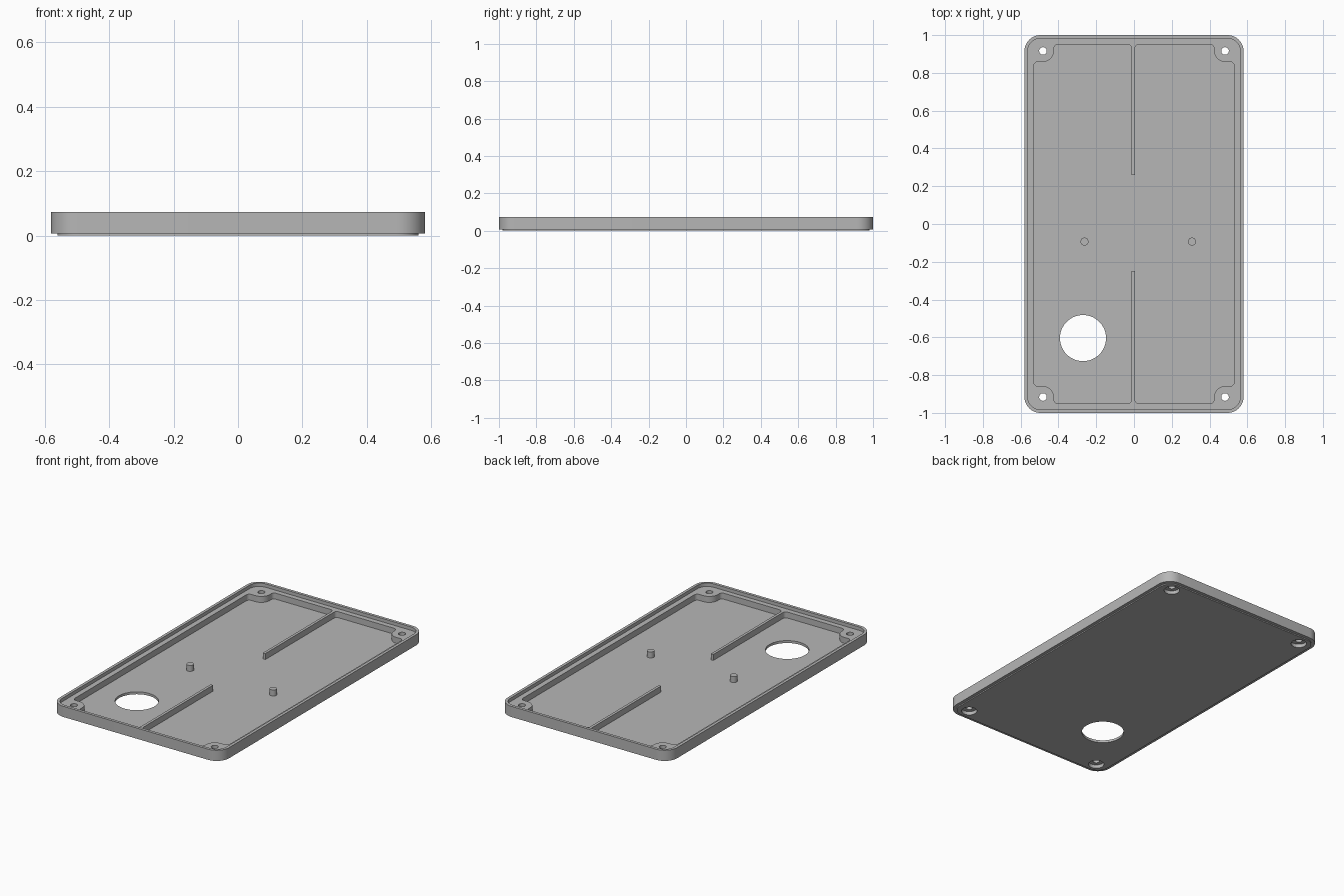
import bpy, bmesh
from math import radians, cos, sin

if "Cube" in bpy.data.objects:
    bpy.data.objects.remove(bpy.data.objects["Cube"], do_unlink=True)

grey = bpy.data.materials.new("plain grey")
grey.use_nodes = True
grey.diffuse_color = (0.47, 0.47, 0.47, 1)
grey.node_tree.nodes["Principled BSDF"].inputs["Base Color"].default_value = grey.diffuse_color

FLOOR, LEDGE, RIM, STEP = 0.015, 0.052, 0.073, 0.007
HOLE_X, HOLE_Y = 0.482, 0.916
QUADRANTS = [(1, 1), (-1, 1), (-1, -1), (1, -1)]


def arc(cx, cy, r, start, end, n=8):
    angles = [radians(start + (end - start) * i / n) for i in range(n + 1)]
    return [(cx + r * cos(a), cy + r * sin(a)) for a in angles]


def rounded_rect(hx, hy, r):
    pts = []
    for i, (sx, sy) in enumerate(QUADRANTS):
        pts += arc(sx * (hx - r), sy * (hy - r), r, 90 * i, 90 * i + 90, 12)
    return pts


def circle(x, y, r, n=32):
    return arc(x, y, r, 0, 360, n)[:-1]


def prism(name, outline, z0, z1):
    bm = bmesh.new()
    face = bm.faces.new([bm.verts.new((x, y, z0)) for x, y in outline])
    top = bmesh.ops.extrude_face_region(bm, geom=[face])
    verts = [v for v in top["geom"] if isinstance(v, bmesh.types.BMVert)]
    bmesh.ops.translate(bm, vec=(0, 0, z1 - z0), verts=verts)
    bmesh.ops.recalc_face_normals(bm, faces=bm.faces)
    mesh = bpy.data.meshes.new(name)
    bm.to_mesh(mesh)
    bm.free()
    mesh.materials.append(grey)
    obj = bpy.data.objects.new(name, mesh)
    bpy.context.collection.objects.link(obj)
    return obj


def activate(obj):
    bpy.ops.object.select_all(action='DESELECT')
    obj.select_set(True)
    bpy.context.view_layer.objects.active = obj


def combine(target, other, operation):
    activate(target)
    mod = target.modifiers.new("combine", 'BOOLEAN')
    mod.operation, mod.solver, mod.object = operation, 'EXACT', other
    bpy.ops.object.modifier_apply(modifier=mod.name)
    bpy.data.objects.remove(other, do_unlink=True)


def pocket_quarter(sx, sy):
    # side wall, screw boss, end wall, then the centre rib
    pts = arc(0.51, 0.838, 0.02, 0, 90)
    pts += arc(HOLE_X, HOLE_Y, 0.058, 270, 180)
    pts += arc(0.404, 0.93, 0.02, 0, 90)
    pts += arc(0.0285, 0.93, 0.02, 90, 180) + [(0.0085, 0.255)]
    pts = [(sx * x - (0.0035 if x < 0.03 else 0), sy * y + (0.005 if y < 0.3 else 0))
           for x, y in pts]
    return pts if sx * sy > 0 else pts[::-1]


# Tray body with a stepped underside
tray = prism("tray", rounded_rect(0.58, 1.0, 0.085), STEP, RIM)
combine(tray, prism("underside_panel", rounded_rect(0.56, 0.98, 0.07), 0, 0.012), 'UNION')

# Lip recess, then the pocket that leaves bosses and ribs standing
combine(tray, prism("lip_cut", rounded_rect(0.562, 0.982, 0.065), LEDGE, 0.1), 'DIFFERENCE')
pocket = [p for s in QUADRANTS for p in pocket_quarter(*s)]
combine(tray, prism("pocket_cut", pocket, FLOOR, 0.1), 'DIFFERENCE')

# Large round opening
combine(tray, prism("opening_cut", circle(-0.27, -0.604, 0.122, 64), -0.1, 0.2), 'DIFFERENCE')

# Screw holes, counterbored from below
for sx, sy in QUADRANTS:
    for r, top in ((0.02, 0.2), (0.045, 0.022)):
        cut = prism("screw_cut", circle(sx * HOLE_X, sy * HOLE_Y, r), -0.1, top)
        combine(tray, cut, 'DIFFERENCE')

# Locating posts
posts = [prism(name, circle(x, -0.093, 0.021), FLOOR - 0.002, LEDGE)
         for name, x in (("right_post", -0.262), ("left_post", 0.307))]

for obj in [tray] + posts:
    activate(obj)
    bpy.ops.object.shade_smooth_by_angle(angle=radians(30))
